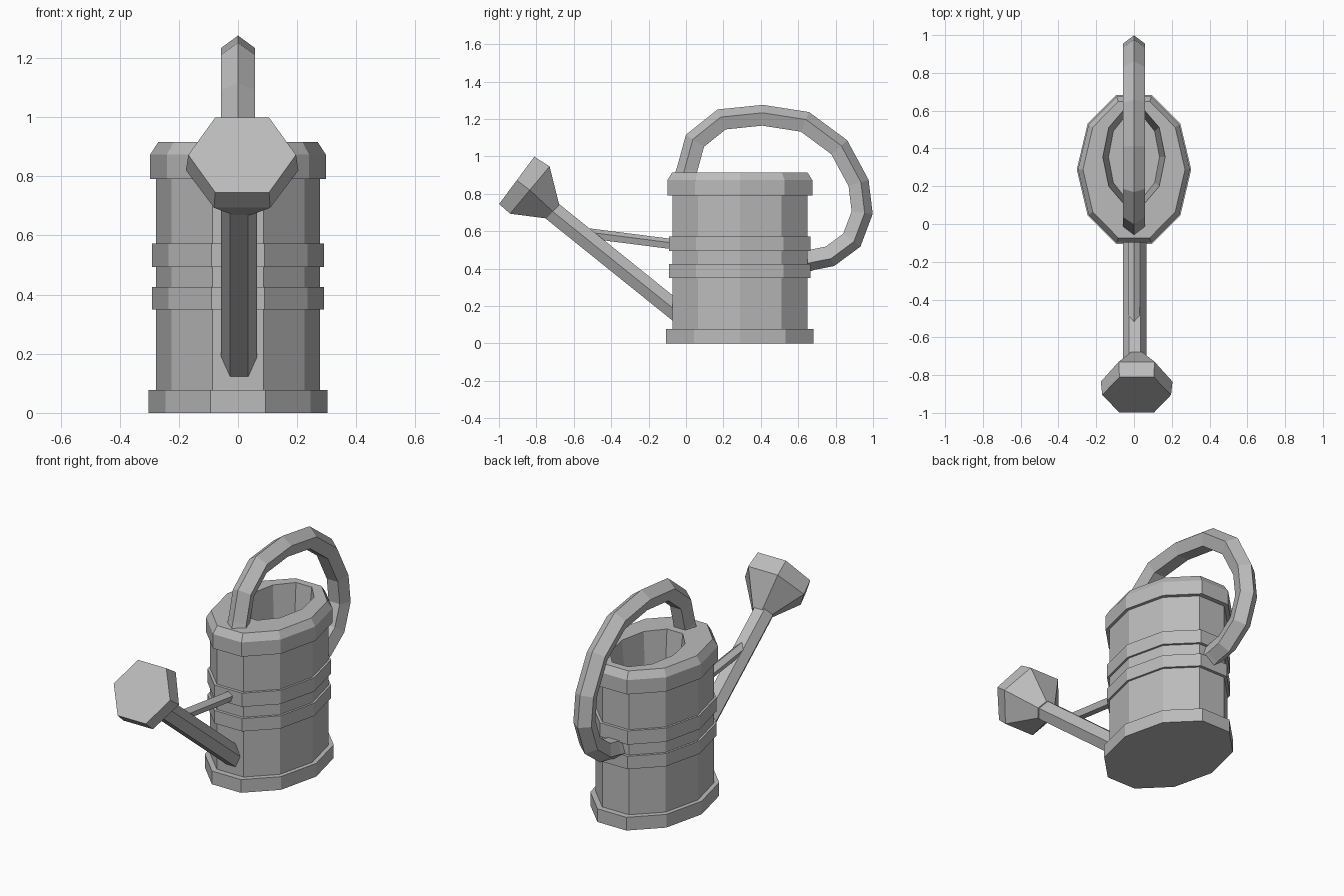
import bpy, bmesh
from math import cos, sin, pi, radians
from mathutils import Vector

cube = bpy.data.objects.get("Cube")
if cube:
    bpy.data.objects.remove(cube, do_unlink=True)

metal = bpy.data.materials.new("grey_metal")
metal.use_nodes = True
grey = (0.5, 0.5, 0.5, 1)
metal.diffuse_color = grey
metal.node_tree.nodes["Principled BSDF"].inputs["Base Color"].default_value = grey


def loft(name, rings, cap_start=True, cap_end=True):
    """Bridge a list of point rings into one flat-shaded object."""
    bm = bmesh.new()
    loops = [[bm.verts.new(p) for p in ring] for ring in rings]
    n = len(loops[0])
    for a, b in zip(loops, loops[1:]):
        for i in range(n):
            j = (i + 1) % n
            bm.faces.new((a[i], a[j], b[j], b[i]))
    if cap_start:
        bm.faces.new(loops[0][::-1])
    if cap_end:
        bm.faces.new(loops[-1])
    bmesh.ops.recalc_face_normals(bm, faces=bm.faces)
    mesh = bpy.data.meshes.new(name)
    bm.to_mesh(mesh)
    bm.free()
    mesh.materials.append(metal)
    obj = bpy.data.objects.new(name, mesh)
    bpy.context.collection.objects.link(obj)
    return obj


def oval(z, rx, ry, cy=0.288, sides=10):
    """Horizontal oval ring with flat sides at front and back."""
    return [(rx * cos(2 * pi * i / sides), cy + ry * sin(2 * pi * i / sides), z)
            for i in range(sides)]


def tube(name, path, sides, phase=0.0, x=0.0):
    """Sweep a polygon along (y, z, radius) points, mitred at the bends."""
    pts = [Vector((y, z)) for y, z, r in path]
    rings = []
    for i, (y, z, r) in enumerate(path):
        before = (pts[i] - pts[max(i - 1, 0)])
        after = (pts[min(i + 1, len(pts) - 1)] - pts[i])
        before = (before if before.length else after).normalized()
        after = (after if after.length else before).normalized()
        t = (before + after).normalized()
        normal = Vector((-t.y, t.x)) / t.dot(after)
        ring = []
        for k in range(sides):
            a = phase + 2 * pi * k / sides
            p = pts[i] + normal * (r * cos(a))
            ring.append((x + r * sin(a), p.x, p.y))
        rings.append(ring)
    return loft(name, rings)


# Body wall, foot and raised bands
loft("body", [oval(0.03, 0.278, 0.379), oval(0.82, 0.278, 0.379)], cap_end=False)
loft("foot_band", [oval(0, 0.303, 0.415), oval(0.077, 0.303, 0.415),
                   oval(0.077, 0.27, 0.37)], cap_end=False)
for name, low, high in (("lower_band", 0.35, 0.425), ("upper_band", 0.493, 0.573)):
    loft(name, [oval(low, 0.27, 0.37), oval(low, 0.29, 0.397),
                oval(high, 0.29, 0.397), oval(high, 0.27, 0.37)], False, False)

# Bevelled rim, top and filling opening
loft("rim_and_opening", [
    oval(0.79, 0.27, 0.37), oval(0.79, 0.297, 0.407), oval(0.873, 0.297, 0.407),
    oval(0.915, 0.27, 0.38), oval(0.915, 0.165, 0.265, 0.355),
    oval(0.62, 0.135, 0.232, 0.355)], cap_start=False)

# Arched handle from the top to the back
arch = [(0.0, 0.88, 0.066), (0.012, 0.93, 0.061), (0.053, 1.08, 0.061),
        (0.193, 1.192, 0.061), (0.409, 1.214, 0.061), (0.634, 1.179, 0.061),
        (0.815, 1.045, 0.061), (0.917, 0.856, 0.061), (0.936, 0.70, 0.061),
        (0.882, 0.556, 0.061), (0.767, 0.471, 0.061), (0.68, 0.454, 0.061),
        (0.62, 0.443, 0.068)]
tube("handle", arch, 5)

# Spout, its brace and the flared sprinkler head
tube("spout", [(-0.02, 0.148, 0.061), (-0.72, 0.711, 0.061)], 6, radians(30), 0.004)
tube("spout_brace", [(-0.54, 0.588, 0.03), (-0.04, 0.524, 0.03)], 5)
tube("sprinkler_head", [(-0.712, 0.705, 0.058), (-0.835, 0.82, 0.19),
                        (-0.905, 0.872, 0.182)], 6, radians(30), 0.014)
